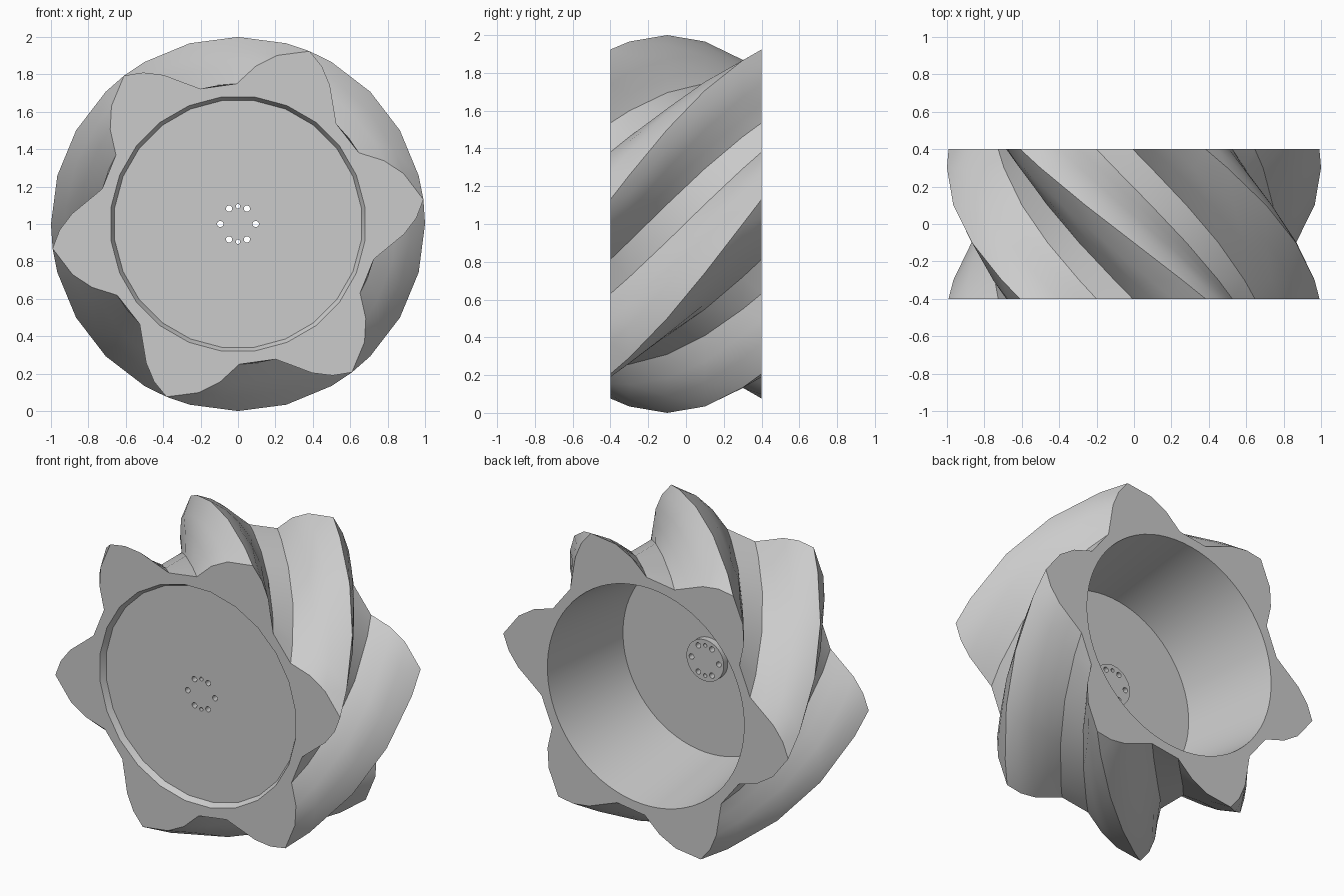
import bpy, bmesh
from math import sin, cos, radians, tau

cube = bpy.data.objects.get("Cube")
if cube:
    bpy.data.objects.remove(cube)

grey = bpy.data.materials.new("plain_grey")
grey.use_nodes = True
grey.diffuse_color = (0.6, 0.6, 0.6, 1)
grey.node_tree.nodes["Principled BSDF"].inputs["Base Color"].default_value = (0.6, 0.6, 0.6, 1)

HALF = 0.4           # half of the wheel width
LOBES = 6
TWIST = 75           # degrees of twist per unit of width
# One lobe, counter-clockwise from its tip: (degrees, radius)
LOBE = [(0, 1), (9.5, 0.925), (16, 0.85), (23, 0.75), (38, 0.75),
        (43.5, 0.81), (49, 0.89), (54.5, 0.955)]


def loop(bm, polar, y, cx=0, cz=1):
    """Closed edge loop around the y axis from (degrees, radius) pairs."""
    vs = [bm.verts.new((cx + r * cos(radians(a)), y, cz + r * sin(radians(a)))) for a, r in polar]
    return [bm.edges.new((v, vs[i - 1])) for i, v in enumerate(vs)]


def circle(bm, r, y, n, cx=0, cz=1):
    return loop(bm, [(360 * (i + 0.5) / n, r) for i in range(n)], y, cx, cz)


def bridge(bm, *loops):
    for a, b in zip(loops, loops[1:]):
        bmesh.ops.bridge_loops(bm, edges=a + b)


def cap(bm, *loops):
    """Flat cap; every loop after the first is a hole."""
    bmesh.ops.triangle_fill(bm, use_beauty=True, use_dissolve=False,
                            edges=sum(loops, []), normal=(0, -1, 0))


def finish(bm, name, angle):
    bmesh.ops.recalc_face_normals(bm, faces=bm.faces[:])
    mesh = bpy.data.meshes.new(name)
    bm.to_mesh(mesh)
    bm.free()
    mesh.materials.append(grey)
    ob = bpy.data.objects.new(name, mesh)
    bpy.context.collection.objects.link(ob)
    bpy.ops.object.select_all(action='DESELECT')
    ob.select_set(True)
    bpy.context.view_layer.objects.active = ob
    bpy.ops.object.shade_smooth_by_angle(angle=radians(angle))


# Wheel body: twisted lobes outside, tapered bowl open to the back
bm = bmesh.new()
levels = []
for y in (-HALF, -0.3, -0.1, 0.1, 0.3, HALF):
    start = 7.5 + TWIST * (y + HALF)
    levels.append(loop(bm, [(start + 360 / LOBES * k + a, r) for k in range(LOBES) for a, r in LOBE], y))
for low, high in zip(levels, levels[1:]):
    for i in range(len(low)):
        (a, b), (c, d) = low[i].verts, high[i].verts
        bm.faces.new((a, b, d, c))
lip = circle(bm, 0.685, -HALF, 24)
lip_inner = circle(bm, 0.665, -0.365, 24)
bowl_floor = circle(bm, 0.6, -0.23, 72)
bowl_rim = circle(bm, 0.685, HALF, 72)
bridge(bm, lip, lip_inner, bowl_floor, bowl_rim)
cap(bm, levels[0], lip)
cap(bm, levels[-1], bowl_rim)
finish(bm, "wheel_body", 25)

# Hub plate: disc with a low boss on its back and a ring of bolt holes
bm = bmesh.new()
front = circle(bm, 0.665, -0.365, 24)
back = circle(bm, 0.6, -0.23, 72)
boss_base = circle(bm, 0.13, -0.23, 36)
boss_top = circle(bm, 0.13, -0.19, 36)
bridge(bm, front, back)
bridge(bm, boss_base, boss_top)
front_holes, back_holes = [], []
for deg in (0, 60, 90, 120, 180, 240, 270, 300):
    a = radians(deg)
    r = 0.012 if deg % 180 == 90 else 0.017
    spot = (0.095 * cos(a), 1 + 0.095 * sin(a))
    front_holes.append(circle(bm, r, -0.365, 12, *spot))
    back_holes.append(circle(bm, r, -0.19, 12, *spot))
    bridge(bm, front_holes[-1], back_holes[-1])
cap(bm, front, *front_holes)
cap(bm, back, boss_base)
cap(bm, boss_top, *back_holes)
finish(bm, "hub_plate", 35)
